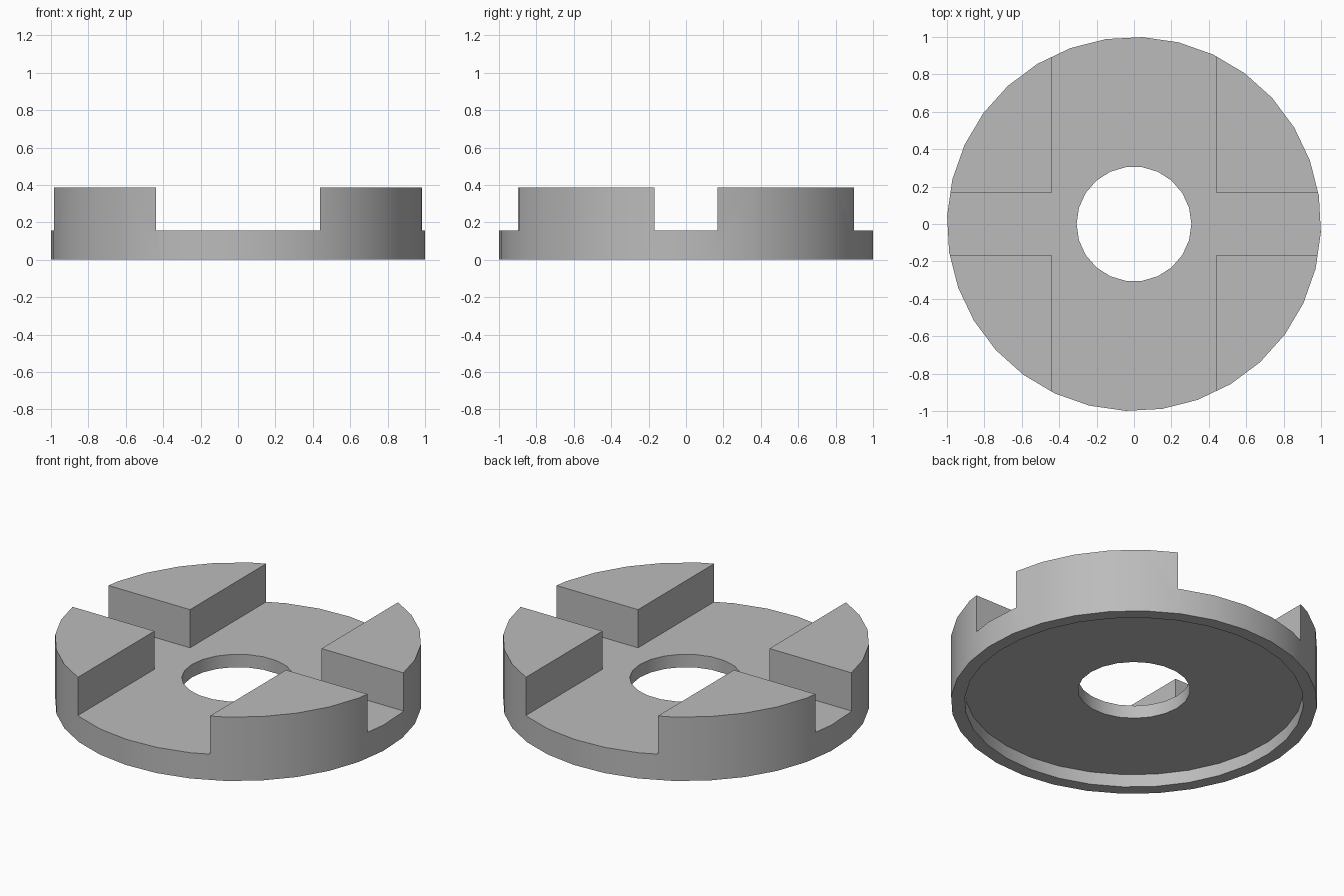
import bpy, math
from mathutils import Matrix

cube = bpy.data.objects.get("Cube")
if cube:
    bpy.data.objects.remove(cube)

HEIGHT, FLOOR, RECESS = 0.385, 0.155, 0.077
SLOT_X, SLOT_Y = 0.438, 0.169

grey = bpy.data.materials.new("plain grey")
grey.use_nodes = True
colour = (0.5, 0.5, 0.5, 1)
grey.diffuse_color = colour
grey.node_tree.nodes["Principled BSDF"].inputs["Base Color"].default_value = colour


def prism(name, outline, bottom, top):
    """Extrude a closed outline straight up into a solid."""
    n = len(outline)
    verts = [(x, y, z) for z in (bottom, top) for x, y in outline]
    faces = [tuple(reversed(range(n))), tuple(range(n, 2 * n))]
    faces += [(i, (i + 1) % n, n + (i + 1) % n, n + i) for i in range(n)]
    mesh = bpy.data.meshes.new(name)
    mesh.from_pydata(verts, [], faces)
    mesh.materials.append(grey)
    obj = bpy.data.objects.new(name, mesh)
    bpy.context.collection.objects.link(obj)
    return obj


def circle(radius, sides, phase=0.0):
    angles = [math.radians(phase + 360 * i / sides) for i in range(sides)]
    return [(radius * math.cos(a), radius * math.sin(a)) for a in angles]


# Round body at the full height of the lugs
body = prism("slotted_disc", circle(1, 32, -2.6), 0, HEIGHT)

# Cross-shaped slot leaves four corner lugs standing
far = 2
quarter = [(far, SLOT_Y), (SLOT_X, SLOT_Y), (SLOT_X, far)]
cross = []
for sx, sy in ((1, 1), (-1, 1), (-1, -1), (1, -1)):
    corner = [(sx * x, sy * y) for x, y in quarter]
    cross += corner if sx * sy > 0 else corner[::-1]

# Cutters: cross slot, shallow underside recess, centre hole
cutters = [
    prism("cross_slot_cutter", cross, FLOOR, 1),
    prism("recess_cutter", circle(0.925, 32, -2.6), -1, RECESS),
    prism("hole_cutter", circle(0.307, 22), -1, 1),
]
for cutter in cutters:
    cutter.hide_render = True
    mod = body.modifiers.new(cutter.name, "BOOLEAN")
    mod.operation = "DIFFERENCE"
    mod.solver = "EXACT"
    mod.object = cutter

# Bake the cuts and discard the cutters
bpy.ops.object.select_all(action="DESELECT")
bpy.context.view_layer.objects.active = body
body.select_set(True)
for mod in list(body.modifiers):
    bpy.ops.object.modifier_apply(modifier=mod.name)
for cutter in cutters:
    bpy.data.objects.remove(cutter)

# Smooth round walls, crisp edges
bpy.ops.object.shade_smooth_by_angle(angle=math.radians(30))
